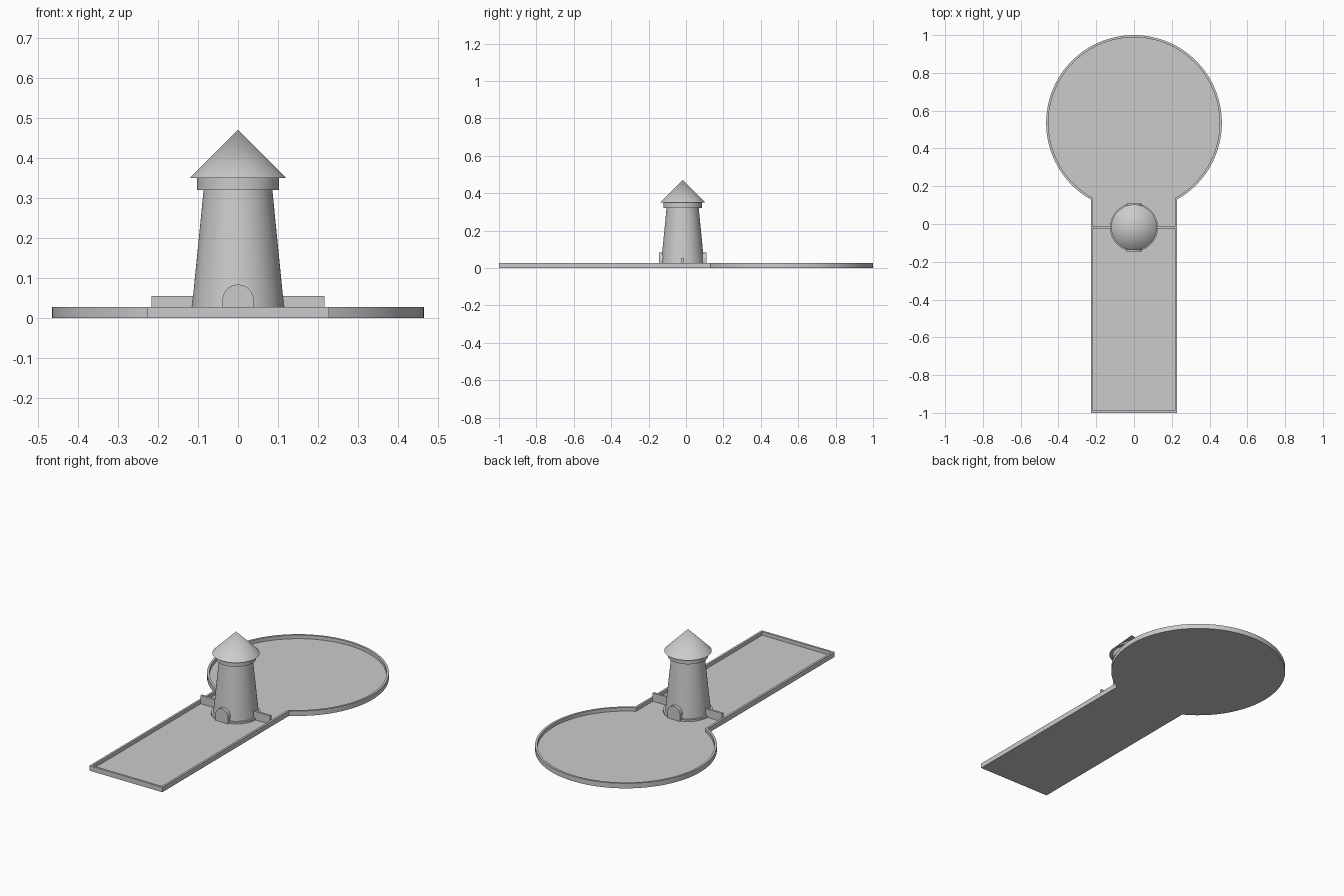
import bpy, bmesh, math

if "Cube" in bpy.data.objects:
    bpy.data.objects.remove(bpy.data.objects["Cube"])

CY = -0.018       # tower centre in y
FLOOR = 0.008     # top of tray floor
RIM = 0.028       # top of tray rim


def make_object(name, bm, smooth=True):
    bmesh.ops.recalc_face_normals(bm, faces=bm.faces[:])
    mesh = bpy.data.meshes.new(name)
    bm.to_mesh(mesh)
    bm.free()
    ob = bpy.data.objects.new(name, mesh)
    bpy.context.collection.objects.link(ob)
    if smooth:
        bpy.ops.object.select_all(action='DESELECT')
        ob.select_set(True)
        bpy.context.view_layer.objects.active = ob
        bpy.ops.object.shade_smooth_by_angle(angle=math.radians(30))
    return ob


def frustum(name, r1, r2, z1, z2, segments=96):
    bm = bmesh.new()
    bmesh.ops.create_cone(bm, cap_ends=True, segments=segments,
                          radius1=r1, radius2=r2, depth=z2 - z1)
    bmesh.ops.translate(bm, verts=bm.verts[:], vec=(0, CY, (z1 + z2) / 2))
    return make_object(name, bm)


def keyhole(inset, steps=96):
    """Outline of the tray: a straight lane joined to a round bay."""
    r, w, cy = 0.465 - inset, 0.228 - inset, 0.535
    a = math.asin(w / r)
    pts = [(-w, -1 + inset), (w, -1 + inset)]
    for i in range(steps + 1):
        t = -math.pi / 2 + a + (2 * math.pi - 2 * a) * i / steps
        pts.append((r * math.cos(t), cy + r * math.sin(t)))
    return pts


# Tray: flat underside, raised rim and sunken floor
bm = bmesh.new()
outer, inner = keyhole(0), keyhole(0.012)
loops = [[bm.verts.new((x, y, z)) for x, y in pts]
         for pts, z in ((outer, 0), (outer, RIM), (inner, RIM), (inner, FLOOR))]
n = len(outer)
for lo, hi in zip(loops, loops[1:]):
    for i in range(n):
        j = (i + 1) % n
        bm.faces.new((lo[i], lo[j], hi[j], hi[i]))
# Caps are split into lane and round bay where the two meet
for loop in (loops[0], loops[3]):
    bm.faces.new((loop[0], loop[1], loop[2], loop[-1]))
    bm.faces.new(loop[2:])
make_object("tray", bm)

# Tower
frustum("tower_base_ring", 0.127, 0.127, FLOOR, 0.018)
frustum("tower_body", 0.117, 0.086, FLOOR, 0.32)
frustum("tower_collar", 0.103, 0.103, 0.32, 0.35)
frustum("tower_roof", 0.121, 0.0, 0.35, 0.471)

# Arched doorways, front and back
for side, label in ((-1, "front"), (1, "back")):
    bm = bmesh.new()
    profile = [(-0.039, FLOOR), (0.039, FLOOR)]
    profile += [(0.039 * math.cos(math.pi * i / 24),
                 0.045 + 0.039 * math.sin(math.pi * i / 24)) for i in range(25)]
    face = bm.faces.new([bm.verts.new((x, CY + side * 0.095, z)) for x, z in profile])
    ext = bmesh.ops.extrude_face_region(bm, geom=[face], use_keep_orig=True)
    moved = [g for g in ext["geom"] if isinstance(g, bmesh.types.BMVert)]
    bmesh.ops.translate(bm, verts=moved, vec=(0, side * 0.032, 0))
    make_object(label + "_doorway", bm)

# Low dividing walls from the tower to the rim
for side, label in ((-1, "left"), (1, "right")):
    bm = bmesh.new()
    bmesh.ops.create_cube(bm, size=1)
    bmesh.ops.scale(bm, verts=bm.verts[:], vec=(0.111, 0.012, 0.055 - FLOOR))
    bmesh.ops.translate(bm, verts=bm.verts[:],
                        vec=(side * 0.1605, CY, (0.055 + FLOOR) / 2))
    make_object(label + "_wall", bm, smooth=False)
